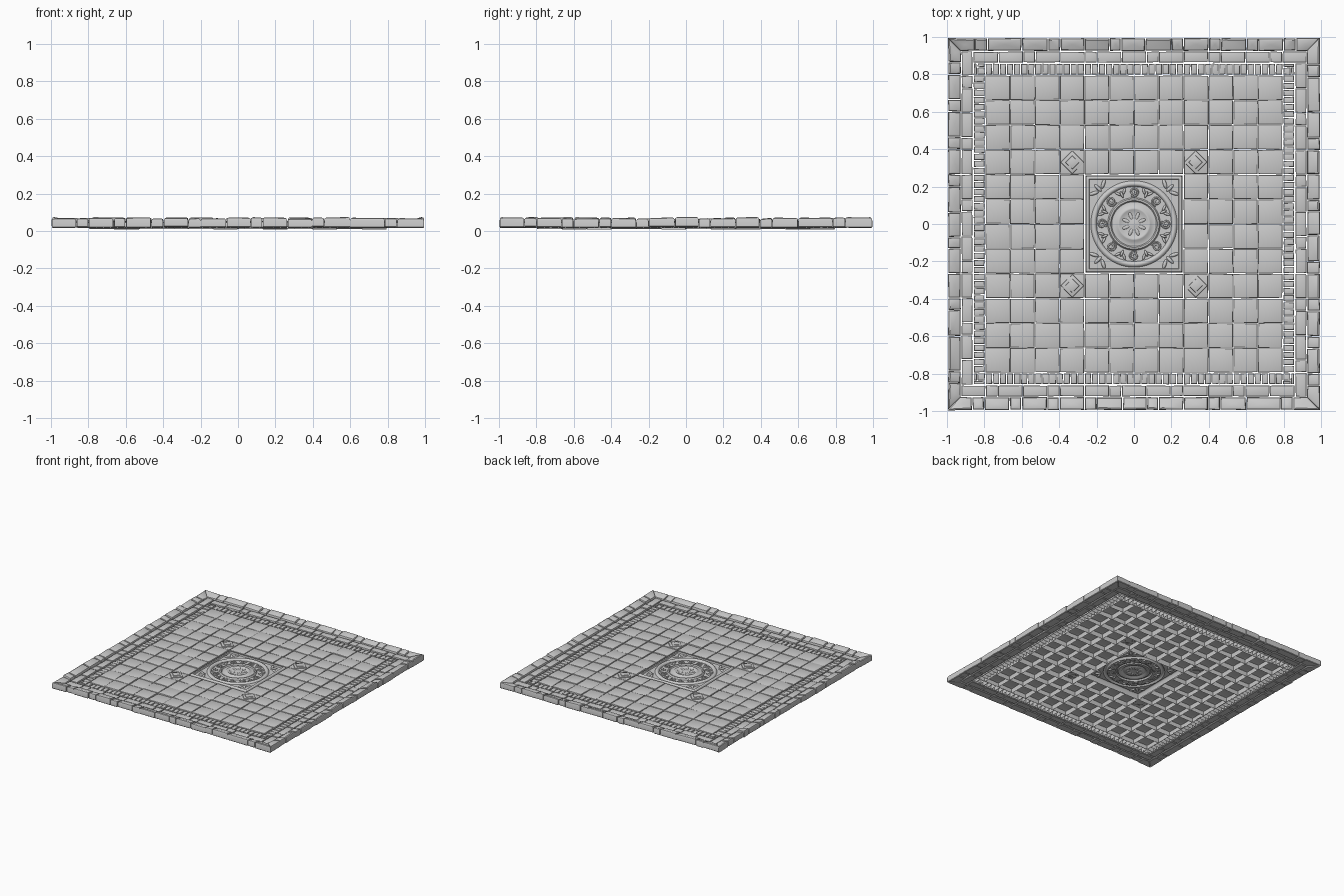
import bpy, bmesh, math, random
from mathutils import Vector, Matrix

if "Cube" in bpy.data.objects:
    bpy.data.objects.remove(bpy.data.objects["Cube"])

random.seed(7)
FLOOR = 0.047


def finish(bm, name, angle=40):
    me = bpy.data.meshes.new(name)
    bm.to_mesh(me)
    bm.free()
    ob = bpy.data.objects.new(name, me)
    bpy.context.collection.objects.link(ob)
    bpy.ops.object.select_all(action='DESELECT')
    ob.select_set(True)
    bpy.context.view_layer.objects.active = ob
    bpy.ops.object.shade_smooth_by_angle(angle=math.radians(angle))
    return ob


def rect(x0, x1, y0, y1, gap=0.002):
    return [(x0 + gap, y0 + gap), (x1 - gap, y0 + gap), (x1 - gap, y1 - gap), (x0 + gap, y1 - gap)]


def stone(bm, quad, z0, z1, bevel=0.006, closed=False, rot=0, wob=0.0015, tops=None):
    """Worn stone with rounded top edges; z1 may vary per corner through tops."""
    m = Matrix.Rotation(rot * math.pi / 2, 3, 'Z')
    P = [Vector((x + random.uniform(-wob, wob), y + random.uniform(-wob, wob), 0)) for x, y in quad]
    tops = [(z1 if tops is None else tops[i]) + random.uniform(-wob, wob) for i in range(4)]

    def ring(ins, drop, z=None):
        out = []
        for i, p in enumerate(P):
            a, b = (P[i - 1] - p).normalized(), (P[(i + 1) % 4] - p).normalized()
            q = p + (a + b) * ins
            q.z = z if z is not None else tops[i] - drop
            out.append(bm.verts.new(m @ q))
        return out

    b = bevel
    rings = [ring(0, 0, z0), ring(0, b), ring(0.3 * b, 0.3 * b), ring(b, 0)]
    if closed:
        rings[0:1] = [ring(0.004, 0, z0), ring(0, 0, z0 + 0.004)]
    for lo, hi in zip(rings, rings[1:]):
        for i in range(4):
            j = (i + 1) % 4
            bm.faces.new((lo[i], lo[j], hi[j], hi[i]))
    # slightly uneven top
    c = sum((v.co for v in rings[-1]), Vector()) / 4
    c.z += random.uniform(-wob, wob)
    cv = bm.verts.new(c)
    for i in range(4):
        bm.faces.new((rings[-1][i], rings[-1][(i + 1) % 4], cv))
    if closed:
        bm.faces.new(rings[0][::-1])


# Outer curb: raised stones sloping inward, mitred at the corners
bm = bmesh.new()
cuts = [-1, -.865, -.8, -.665, -.6, -.465, -.4, -.265, -.2, -.06, .07, .13, .265, .395, .46, .6, .785, .85, 1]
for k in range(4):
    for a, b in zip(cuts, cuts[1:]):
        q = rect(a, b, -0.995, -0.925)
        if a == -1:
            q[0], q[3] = (-.995, -.995), (-.925, -.925)
        if b == 1:
            q[1], q[2] = (.995, -.995), (.925, -.925)
        h = 0.069 + random.uniform(-.003, .004)
        stone(bm, q, 0.019 + random.uniform(-.003, .003), 0, 0.011, True, k, 0.002, [h, h, h - .012, h - .012])
finish(bm, "outer_curb")

# Inner course of alternating long and short stones
bm = bmesh.new()
for k in range(4):
    x, n = -0.925, 0
    while x < 0.855:
        nx = min(x + (0.132 if n % 3 != 1 else 0.066), 0.86)
        if 0.86 - nx < 0.04:
            nx = 0.86
        stone(bm, rect(x, nx, -0.923, -0.862), 0.018, FLOOR + random.uniform(-.001, .004), 0.006, True, k)
        x, n = nx, n + 1
finish(bm, "inner_course")

# Band of narrow bricks with corner blocks
bm = bmesh.new()
N = 42
for k in range(4):
    w = 1.59 / N
    for i in range(N):
        x = -0.795 + i * w
        stone(bm, rect(x, x + w, -0.858, -0.797, 0.0025), 0.016, FLOOR - .002 + random.uniform(-.003, .003), 0.005, rot=k)
    stone(bm, rect(-.858, -.797, -.858, -.838), 0.016, FLOOR, 0.005, rot=k)
    stone(bm, rect(-.858, -.838, -.838, -.797), 0.016, FLOOR, 0.005, rot=k)
    stone(bm, rect(-.838, -.797, -.838, -.797), 0.016, FLOOR, 0.005, rot=k)
finish(bm, "narrow_brick_band")

# Square paving tiles around the centre panel
bm = bmesh.new()
S = 1.59 / 12
for i in range(12):
    for j in range(12):
        if 4 <= i < 8 and 4 <= j < 8:
            continue
        x, y = -0.795 + i * S, -0.795 + j * S
        stone(bm, rect(x, x + S, y, y + S, 0.0015), 0.012 + random.uniform(-.004, .003),
              FLOOR + random.uniform(-.002, .002), 0.005, wob=0.002)
finish(bm, "paving_tiles")

# Tilted diamond insets
bm = bmesh.new()
for sx in (-1, 1):
    for sy in (-1, 1):
        cx, cy, r = sx * 0.33, sy * 0.33, 0.062
        for s, top in ((r, FLOOR + .009), (r * .6, FLOOR + .014)):
            stone(bm, [(cx, cy - s), (cx + s, cy), (cx, cy + s), (cx - s, cy)], FLOOR - .004, top, 0.005,
                  wob=0.001)
finish(bm, "diamond_insets")

# Centre panel: turned rings running out into a square frame
bm = bmesh.new()
SEG = 96
profile = [(.012, .048), (.03, .044), (.07, .042), (.077, .048), (.087, .048), (.094, .04), (.119, .04),
           (.125, .048), (.134, .048), (.141, .037), (.2, .037), (.205, .049), (.215, .053), (.225, .049),
           (.231, .04)]
frame = [(.237, .04), (.241, .05), (.252, .05), (.257, .046), (.259, .01)]
rows = []
for n, (r, z) in enumerate(profile + frame):
    row = []
    for i in range(SEG):
        a = 2 * math.pi * i / SEG
        c, s = math.cos(a), math.sin(a)
        f = r / max(abs(c), abs(s)) if n >= len(profile) else r
        row.append(bm.verts.new((f * c, f * s, z)))
    rows.append(row)
bm.faces.new(rows[0])
for a, b in zip(rows, rows[1:]):
    for i in range(SEG):
        j = (i + 1) % SEG
        bm.faces.new((a[i], b[i], b[j], a[j]))
finish(bm, "centre_panel", 50)


def leaf(bm, x, y, z, ang, length, width, height):
    m = (Matrix.Translation((x, y, z)) @ Matrix.Rotation(ang, 4, 'Z')
         @ Matrix.Diagonal((length, width, height, 1)))
    bmesh.ops.create_uvsphere(bm, u_segments=12, v_segments=6, radius=1, matrix=m)


# Carved leaves: foliage ring, corner sprays and central rosette
bm = bmesh.new()
for k in range(8):
    a = (k + 0.5) * math.pi / 4
    for da, r, tilt in ((0, .17, 0), (.1, .183, .7), (-.1, .183, -.7)):
        leaf(bm, r * math.cos(a + da), r * math.sin(a + da), .037, a + tilt, .019, .007, .009)
    leaf(bm, .045 * math.cos(a), .045 * math.sin(a), .043, a, .022, .009, .004)
for k in range(4):
    a = (k + 0.5) * math.pi / 2
    for da, r, tilt in ((0, .272, 0), (.13, .27, 1.1), (-.13, .27, -1.1)):
        leaf(bm, r * math.cos(a + da), r * math.sin(a + da), .04, a + tilt, .027, .01, .009)
finish(bm, "carved_leaves")

# Scrolling vines between the leaves
cu = bpy.data.curves.new("scroll_vines", 'CURVE')
cu.dimensions = '3D'
cu.bevel_depth = 0.006
cu.bevel_resolution = 2
for k in range(8):
    a = k * math.pi / 4
    flip = 1 if k % 2 else -1
    sp = cu.splines.new('POLY')
    pts = 22
    sp.points.add(pts - 1)
    for i in range(pts):
        t = i / (pts - 1)
        rad, ph = 0.006 + 0.021 * t, flip * t * 3.2 * math.pi + a
        sp.points[i].co = (.171 * math.cos(a) + rad * math.cos(ph), .171 * math.sin(a) + rad * math.sin(ph), .038, 1)
        sp.points[i].radius = 1 - 0.4 * t
vines = bpy.data.objects.new("scroll_vines", cu)
bpy.context.collection.objects.link(vines)
